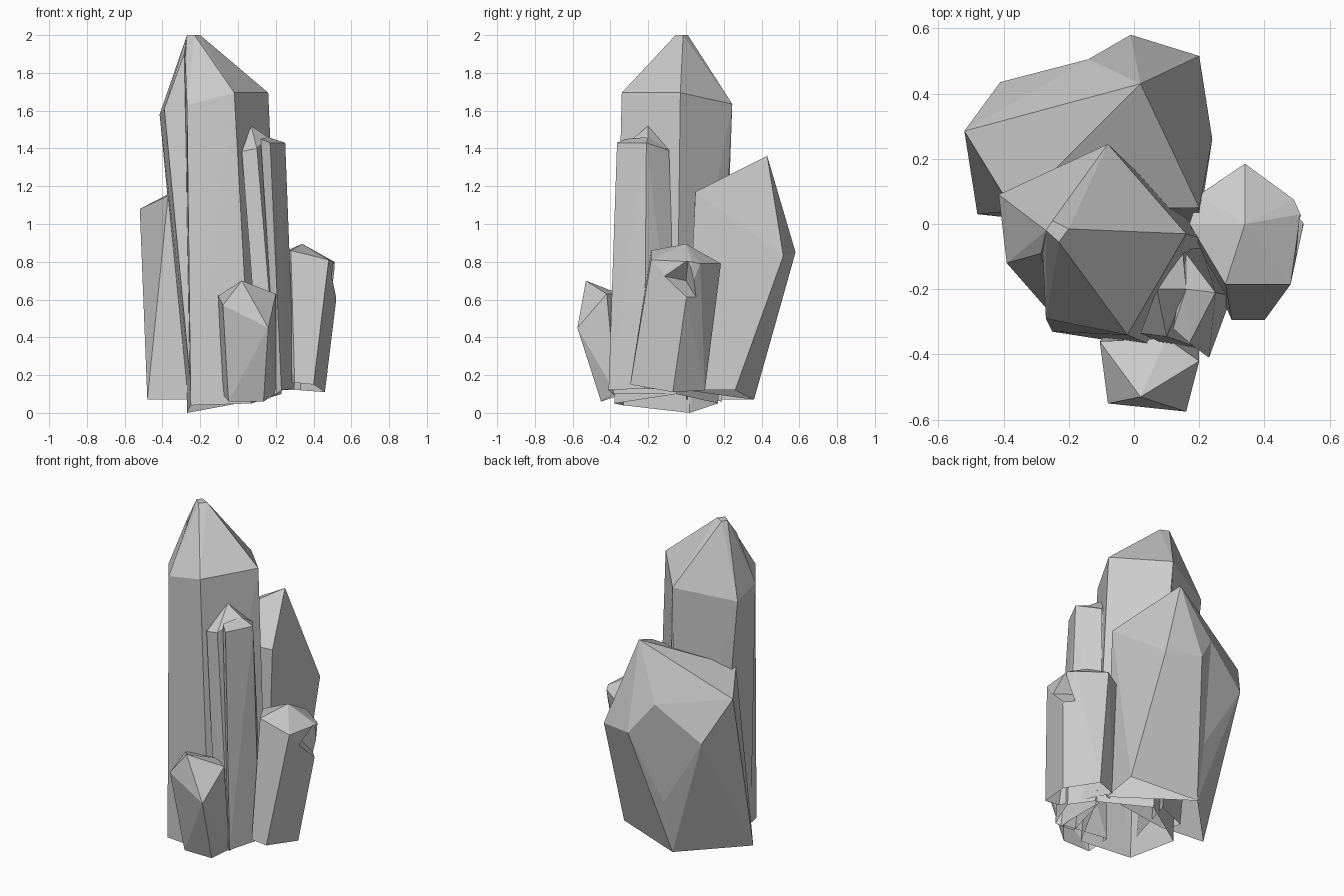
import bpy, bmesh

if "Cube" in bpy.data.objects:
    bpy.data.objects.remove(bpy.data.objects["Cube"])


def crystal(name, top, shoulder, base):
    """Flat-faced crystal: convex hull of tip, shoulder and base corners."""
    bm = bmesh.new()
    for p in top + shoulder + base:
        bm.verts.new(p)
    res = bmesh.ops.convex_hull(bm, input=bm.verts)
    junk = {g for g in res["geom_interior"] + res["geom_unused"]
            if isinstance(g, bmesh.types.BMVert)}
    bmesh.ops.delete(bm, geom=list(junk), context='VERTS')
    bmesh.ops.dissolve_limit(bm, angle_limit=0.03, verts=bm.verts, edges=bm.edges)
    bmesh.ops.recalc_face_normals(bm, faces=bm.faces)
    mesh = bpy.data.meshes.new(name)
    bm.to_mesh(mesh)
    bm.free()
    obj = bpy.data.objects.new(name, mesh)
    bpy.context.collection.objects.link(obj)
    return obj


def open_base(obj):
    """Remove the downward faces at the foot, leaving a hollow shell."""
    bm = bmesh.new()
    bm.from_mesh(obj.data)
    low = [f for f in bm.faces
           if f.normal.z < -0.5 and f.calc_center_median().z < 0.2]
    bmesh.ops.delete(bm, geom=low, context='FACES')
    bm.to_mesh(obj.data)
    bm.free()


parts = []

# Tall main crystal, with a step on its left side
parts.append(crystal(
    "main_crystal",
    [(-.27, -.02, 2), (-.25, .01, 2), (-.20, -.015, 2), (-.23, -.055, 2)],
    [(-.08, .245, 1.635), (.16, -.03, 1.695), (-.02, -.34, 1.695),
     (-.27, -.29, 1.63), (-.28, -.09, 1.88)],
    [(-.27, .02, 0), (0, .17, .05), (.23, -.05, .1),
     (.07, -.38, .05), (-.25, -.33, .04)]))

parts.append(crystal(
    "main_crystal_left_side",
    [(-.27, -.02, 2), (-.25, .01, 2)],
    [(-.415, .09, 1.58), (-.39, -.12, 1.61), (-.285, -.09, 1.9), (-.08, .245, 1.635)],
    [(-.25, -.28, .15), (-.27, .08, .08), (-.05, .19, .06)]))

# Broad crystal behind, leaning back, grown from two halves with a shallow valley
parts.append(crystal(
    "back_crystal_left",
    [(.02, .43, 1.36)],
    [(-.52, .285, 1.08), (-.41, .435, .83), (-.14, .505, 1.03),
     (-.15, .43, .40), (-.37, .04, 1.15), (.2, .05, 1.17)],
    [(-.48, .03, .07), (-.2, 0, .07), (-.16, .36, .07), (.2, 0, .12)]))

parts.append(crystal(
    "back_crystal_right",
    [(.02, .43, 1.36)],
    [(-.14, .505, 1.03), (-.01, .58, .85), (.2, .515, .83),
     (-.15, .43, .40), (.2, .05, 1.17)],
    [(-.16, .36, .07), (.24, .26, .12), (.2, 0, .12)]))

# Slim twin crystals in front of the main one
parts.append(crystal(
    "slim_crystal_left",
    [(.07, -.2, 1.52)],
    [(.02, -.335, 1.385), (.1, -.345, 1.40), (.16, -.2, 1.46), (.15, -.09, 1.39)],
    [(.12, -.38, .1), (.21, -.385, .1), (.21, -.06, .1)]))

parts.append(crystal(
    "slim_crystal_right",
    [(.12, -.32, 1.45), (.16, -.2, 1.46)],
    [(.17, -.365, 1.43), (.25, -.21, 1.43), (.16, -.09, 1.39)],
    [(.3, -.22, .13), (.23, -.41, .12), (.205, -.385, .1), (.2, -.05, .12)]))

# Stubby right crystal with a chip broken out of its side
right = crystal(
    "right_crystal",
    [(.34, 0, .895)],
    [(.34, .185, .79), (.49, .075, .79), (.51, .03, .8), (.48, -.185, .81),
     (.28, -.185, .86), (.17, 0, .82), (.2, .09, .8), (.52, 0, .6)],
    [(.46, -.07, .11), (.4, -.295, .15), (.3, -.295, .16),
     (.33, .1, .12), (.2, .05, .12)])
chip = crystal("chip_cutter", [(.42, 0, .70)],
               [(.58, -.24, .75), (.58, .02, .90), (.58, .16, .44)], [])
chip.hide_render = True
cut = right.modifiers.new("chip", 'BOOLEAN')
cut.operation = 'DIFFERENCE'
cut.solver = 'EXACT'
cut.object = chip
bpy.context.view_layer.objects.active = right
bpy.ops.object.modifier_apply(modifier="chip")
bpy.data.objects.remove(chip)
parts.append(right)

# Short front crystal
parts.append(crystal(
    "front_crystal",
    [(.02, -.53, .70)],
    [(-.105, -.36, .62), (.2, -.42, .63), (.16, -.575, .45), (-.08, -.55, .57),
     (.1, -.35, .63)],
    [(-.05, -.45, .06), (.135, -.45, .06), (.2, -.37, .1), (-.08, -.33, .1)]))

for part in parts:
    open_base(part)
